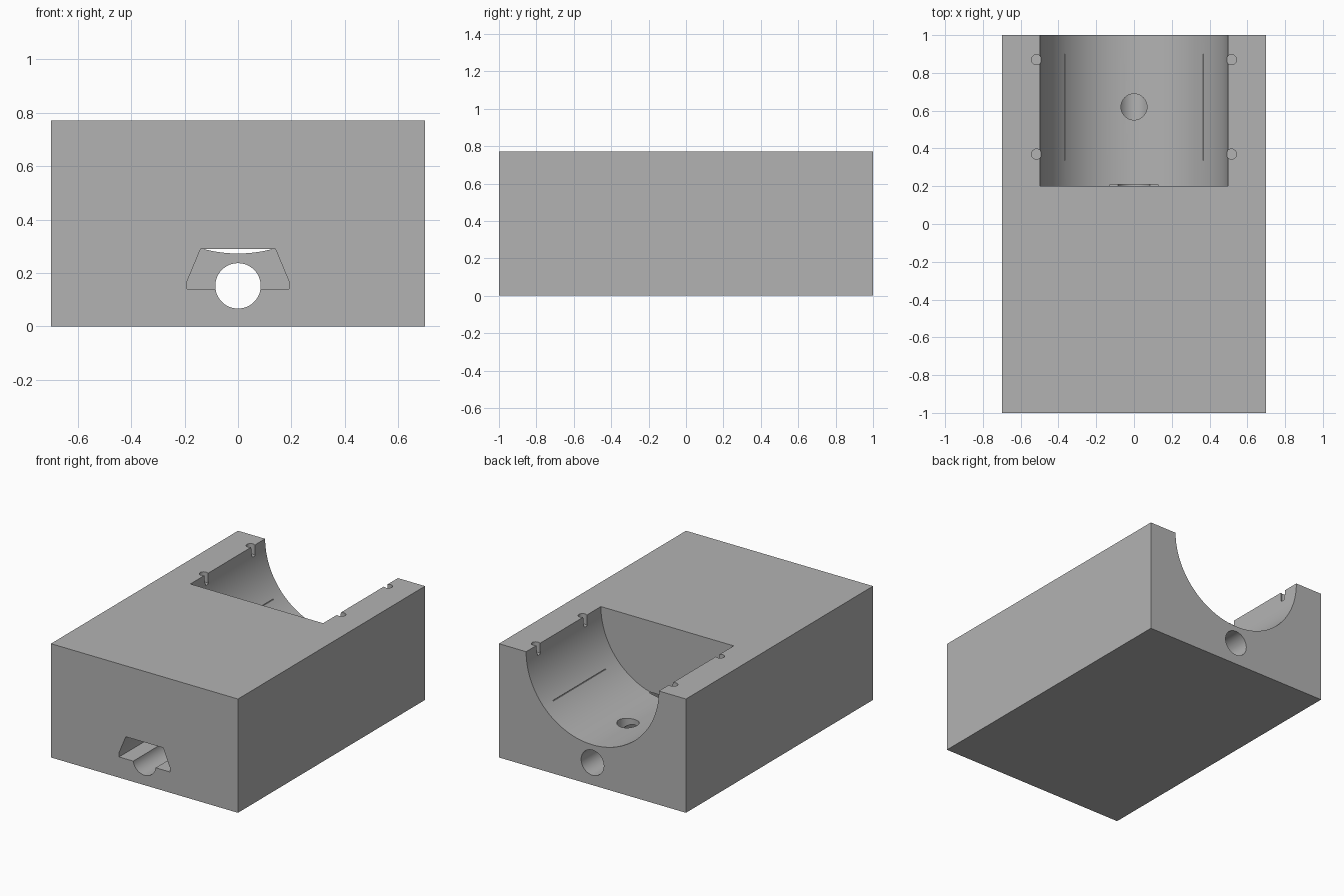
import bpy, bmesh, math
from mathutils import Matrix

cube = bpy.data.objects.get("Cube")
if cube:
    bpy.data.objects.remove(cube, do_unlink=True)

WIDTH, LENGTH, HEIGHT = 1.4, 2.0, 0.77
CRADLE_R = 0.497


def make_object(name, bm):
    bmesh.ops.recalc_face_normals(bm, faces=bm.faces)
    mesh = bpy.data.meshes.new(name)
    bm.to_mesh(mesh)
    bm.free()
    obj = bpy.data.objects.new(name, mesh)
    bpy.context.collection.objects.link(obj)
    return obj


def box(name, x, y, z):
    """Box from (min, max) pairs."""
    bm = bmesh.new()
    bmesh.ops.create_cube(bm, size=1)
    for v in bm.verts:
        v.co = [lo + (c + 0.5) * (hi - lo) for c, (lo, hi) in zip(v.co, (x, y, z))]
    return make_object(name, bm)


def cylinder(name, radius, depth, centre, lengthwise=False, sides=48):
    bm = bmesh.new()
    turn = Matrix.Rotation(math.pi / 2, 4, "X") if lengthwise else Matrix()
    bmesh.ops.create_cone(bm, cap_ends=True, segments=sides, radius1=radius,
                          radius2=radius, depth=depth,
                          matrix=Matrix.Translation(centre) @ turn)
    return make_object(name, bm)


def extrude_profile(name, points, y0, y1):
    bm = bmesh.new()
    face = bm.faces.new([bm.verts.new((x, y0, z)) for x, z in points])
    new = bmesh.ops.extrude_face_region(bm, geom=[face])["geom"]
    verts = [g for g in new if isinstance(g, bmesh.types.BMVert)]
    bmesh.ops.translate(bm, verts=verts, vec=(0, y1 - y0, 0))
    return make_object(name, bm)


# Solid block
block = box("block", (-WIDTH / 2, WIDTH / 2), (-LENGTH / 2, LENGTH / 2), (0, HEIGHT))

# Round cradle open to the back, and the recess whose corners graze its wall
cutters = [
    cylinder("cradle_cutter", CRADLE_R, 1.0, (0, 0.7, HEIGHT), True, 128),
    box("recess_cutter", (-0.368, 0.368), (0.335, 0.9), (0.432, 0.9)),
]

# Socket tunnel from the front, breaking slightly into the cradle
half = [(0.19, 0.14), (0.19, 0.17), (0.14, 0.29)]
profile = half + [(-x, z) for x, z in reversed(half)]
cutters.append(extrude_profile("socket_cutter", profile, -1.1, 0.21))

# Full-length cable bore and the drop hole that meets it
cutters.append(cylinder("bore_cutter", 0.085, 2.4, (0, 0, 0.152), True))
cutters.append(cylinder("drop_hole_cutter", 0.069, 0.3, (0, 0.62, 0.302)))

# Small pin holes along both cradle edges
for side in (-1, 1):
    for y in (0.37, 0.87):
        cutters.append(cylinder("pin_hole_cutter", 0.027, 0.14,
                                (side * 0.516, y, HEIGHT), sides=24))

# Cut everything out of the block
bpy.context.view_layer.objects.active = block
block.select_set(True)
for cutter in cutters:
    cutter.hide_render = True
    mod = block.modifiers.new("cut", "BOOLEAN")
    mod.operation, mod.solver, mod.object = "DIFFERENCE", "EXACT", cutter
    bpy.ops.object.modifier_apply(modifier=mod.name)
    bpy.data.objects.remove(cutter, do_unlink=True)

# Plain grey finish
grey = bpy.data.materials.new("grey")
grey.use_nodes = True
colour = (0.45, 0.45, 0.45, 1)
grey.diffuse_color = colour
grey.node_tree.nodes["Principled BSDF"].inputs["Base Color"].default_value = colour
block.data.materials.clear()
block.data.materials.append(grey)

bpy.ops.object.select_all(action="DESELECT")
block.select_set(True)
bpy.ops.object.shade_smooth_by_angle(angle=math.radians(30))
